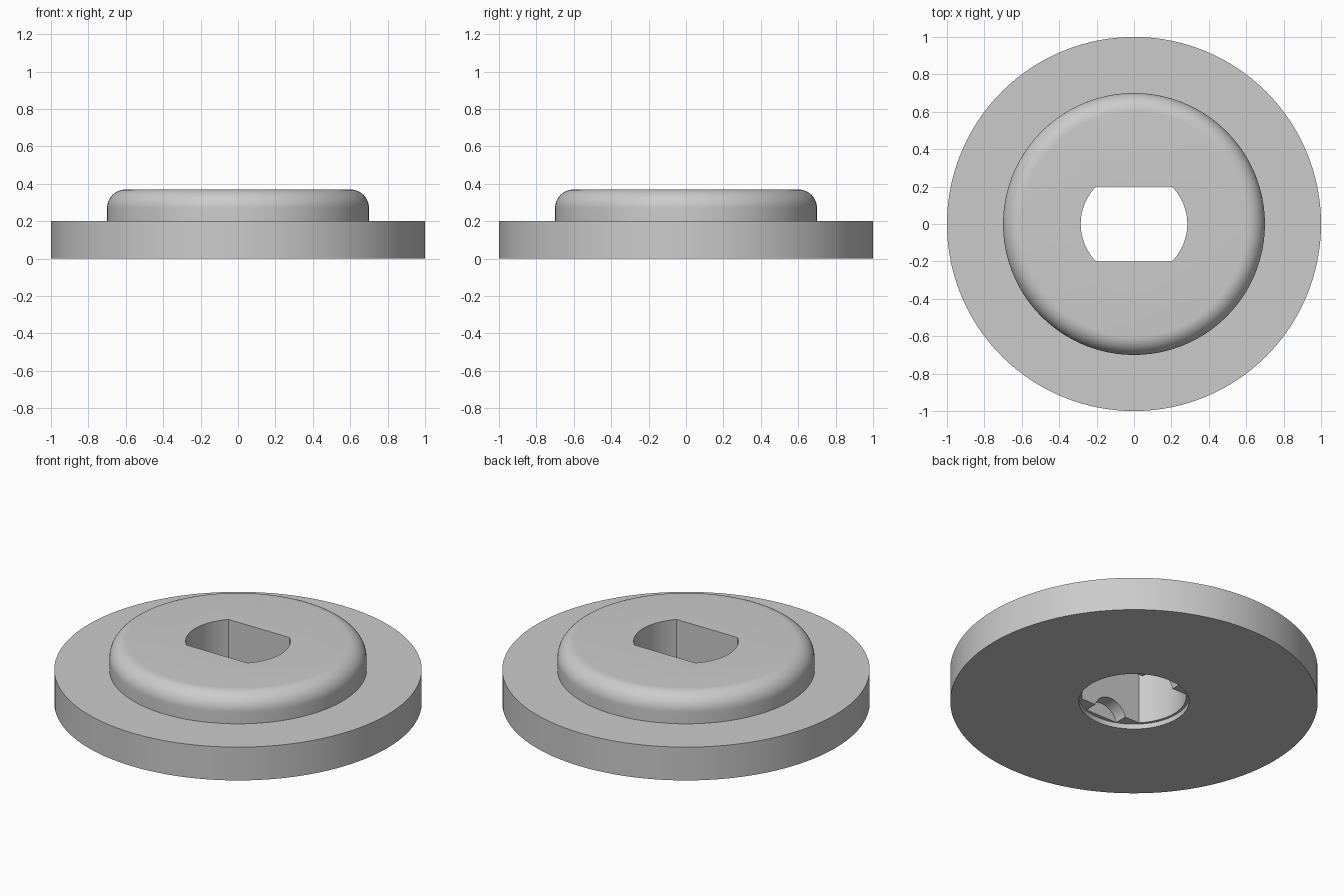
import bpy
import bmesh
from math import sin, cos, pi, radians, asin
from mathutils import Matrix

cube = bpy.data.objects.get("Cube")
if cube:
    bpy.data.objects.remove(cube, do_unlink=True)

grey = bpy.data.materials.new("plain grey")
grey.use_nodes = True
colour = (0.6, 0.6, 0.6, 1)
grey.diffuse_color = colour
grey.node_tree.nodes["Principled BSDF"].inputs["Base Color"].default_value = colour


def circle(r, steps=128):
    return [(r * cos(2 * pi * i / steps), r * sin(2 * pi * i / steps))
            for i in range(steps)]


def loft(name, layers):
    """Closed solid through (outline, z) layers, listed bottom to top."""
    bm = bmesh.new()
    rings = [[bm.verts.new((x, y, z)) for x, y in outline] for outline, z in layers]
    for low, high in zip(rings, rings[1:]):
        for i in range(len(low)):
            bm.faces.new((low[i - 1], low[i], high[i], high[i - 1]))
    bm.faces.new(rings[0][::-1])
    bm.faces.new(rings[-1])
    mesh = bpy.data.meshes.new(name)
    bm.to_mesh(mesh)
    bm.free()
    mesh.materials.append(grey)
    obj = bpy.data.objects.new(name, mesh)
    bpy.context.collection.objects.link(obj)
    return obj


# Wide flange with a raised boss whose top edge is rounded
BOSS_R, TOP, FILLET = 0.70, 0.37, 0.10
fillet = [(circle(BOSS_R - FILLET + FILLET * cos(a)), TOP - FILLET + FILLET * sin(a))
          for a in (i * pi / 24 for i in range(13))]
body = loft("flanged_washer", [(circle(1), 0), (circle(1), 0.2),
                               (circle(BOSS_R), 0.2)] + fillet)

# Through hole: a circle with two flat sides
HOLE_R, FLAT = 0.285, 0.2
half = asin(FLAT / HOLE_R)
outline = [(HOLE_R * cos(half * (i / 12 - 1) + turn),
            HOLE_R * sin(half * (i / 12 - 1) + turn))
           for turn in (0, pi) for i in range(25)]
slot = loft("slot_cutter", [(outline, -0.1), (outline, 0.5)])

# Shallow round recess underneath
recess = loft("recess_cutter", [(circle(0.3), -0.1), (circle(0.3), 0.03)])

# Arched cross groove under the two flats
groove = loft("groove_cutter", [(circle(0.11, 48), -0.277), (circle(0.11, 48), 0.277)])
groove.data.transform(Matrix.Rotation(pi / 2, 4, "X"))

bpy.context.view_layer.objects.active = body
for cutter in (slot, recess, groove):
    mod = body.modifiers.new("cut", "BOOLEAN")
    mod.operation = "DIFFERENCE"
    mod.solver = "EXACT"
    mod.object = cutter
    bpy.ops.object.modifier_apply(modifier=mod.name)
    bpy.data.objects.remove(cutter, do_unlink=True)

bpy.ops.object.select_all(action="DESELECT")
body.select_set(True)
bpy.ops.object.shade_smooth_by_angle(angle=radians(30))
